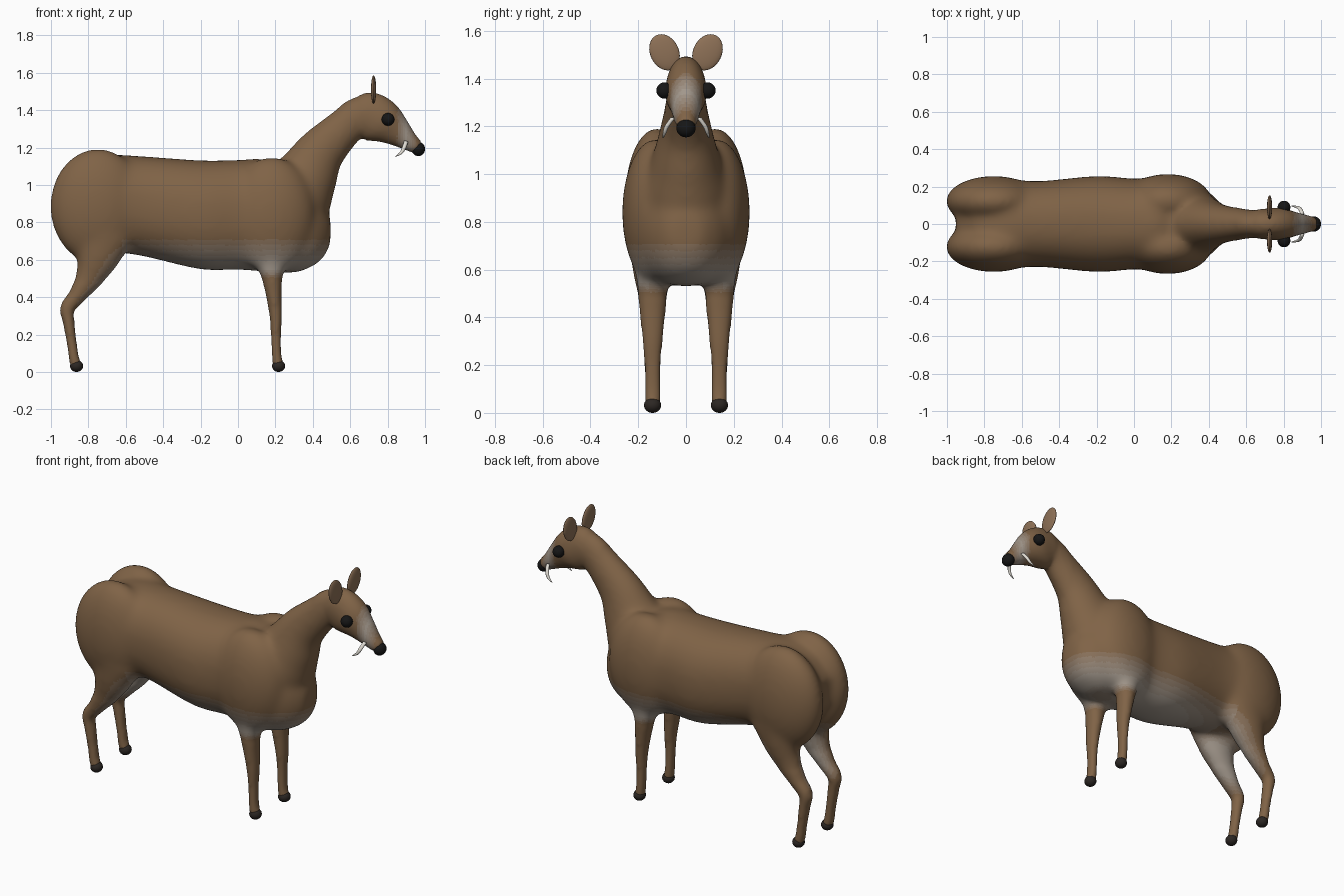
import bpy, bmesh, math
from mathutils import Vector, Matrix

if "Cube" in bpy.data.objects:
    bpy.data.objects.remove(bpy.data.objects["Cube"])


def material(name, rgb):
    m = bpy.data.materials.new(name)
    m.diffuse_color = (*rgb, 1)
    m.use_nodes = True
    m.node_tree.nodes["Principled BSDF"].inputs["Base Color"].default_value = m.diffuse_color
    return m


BROWN, PALE = Vector((.215, .125, .062)), Vector((.36, .31, .26))
COATS = [material(f"coat_{i}", BROWN.lerp(PALE, i / 5)) for i in range(6)]
BLACK = material("black", (.008, .008, .008))
HOOF = material("hoof", (.025, .02, .017))
EAR = material("ear", (.27, .165, .095))
IVORY = material("ivory", (.75, .72, .66))


def spline(pts, n=5):
    # Catmull-Rom interpolation of ring parameters
    out = []
    for i in range(len(pts) - 1):
        p = [pts[max(0, min(len(pts) - 1, i + k))] for k in (-1, 0, 1, 2)]
        for s in range(n):
            t = s / n
            out.append([.5 * (2 * b + (c - a) * t + (2 * a - 5 * b + 4 * c - d) * t * t
                        + (3 * b - a - 3 * c + d) * t ** 3) for a, b, c, d in zip(*p)])
    return out + [list(pts[-1])]


def tube(bm, pts, upright=False, power=2, seg=28):
    # rings: x, y, z, radius in the side plane, radius across
    R, rings = spline(pts), []
    for i, (x, y, z, r, w) in enumerate(R):
        a, b = R[max(0, i - 1)], R[min(len(R) - 1, i + 1)]
        t = Vector((b[0] - a[0], 0, b[2] - a[2])).normalized()
        n = Vector((0, 0, 1)) if upright else Vector((-t.z, 0, t.x))
        ring = []
        for k in range(seg):
            c, s = math.cos(2 * math.pi * k / seg), math.sin(2 * math.pi * k / seg)
            c = math.copysign(abs(c) ** (2 / power), c)
            s = math.copysign(abs(s) ** (2 / power), s)
            ring.append(bm.verts.new(Vector((x, y, z)) + n * r * c + Vector((0, w * s, 0))))
        rings.append(ring)
    for p, q in zip(rings, rings[1:]):
        for k in range(seg):
            bm.faces.new((p[k], p[k - 1], q[k - 1], q[k]))
    bm.faces.new(rings[0])
    bm.faces.new(rings[-1][::-1])


def ball(bm, loc, rad, rot=0):
    m = Matrix.Translation(loc) @ Matrix.Rotation(rot, 4, 'X') @ Matrix.Diagonal((*rad, 1))
    bmesh.ops.create_uvsphere(bm, u_segments=32, v_segments=18, radius=1, matrix=m)


def finish(bm, name, mats):
    bmesh.ops.recalc_face_normals(bm, faces=bm.faces)
    for f in bm.faces:
        f.smooth = True
    me = bpy.data.meshes.new(name)
    bm.to_mesh(me)
    bm.free()
    for m in mats:
        me.materials.append(m)
    ob = bpy.data.objects.new(name, me)
    bpy.context.collection.objects.link(ob)
    return ob


def ball_object(name, loc, rad, mat, rot=0):
    bm = bmesh.new()
    ball(bm, loc, rad, rot)
    return finish(bm, name, [mat])


bm = bmesh.new()
# torso
tube(bm, [(-.95, 0, .92, .08, .08), (-.85, 0, .91, .2, .18), (-.7, 0, .905, .255, .235),
          (-.5, 0, .885, .268, .23), (-.2, 0, .84, .292, .257), (0, 0, .84, .294, .243),
          (.15, 0, .835, .3, .25), (.3, 0, .79, .26, .22), (.4, 0, .765, .2, .17),
          (.46, 0, .755, .14, .115), (.495, 0, .755, .07, .06)], True, 2.25)
# neck
tube(bm, [(.22, 0, .87, .2, .2), (.3, 0, .95, .215, .19), (.365, 0, 1.045, .173, .15),
          (.44, 0, 1.175, .133, .112), (.56, 0, 1.3, .106, .085), (.63, 0, 1.355, .105, .075),
          (.69, 0, 1.385, .1, .07)])
# head and muzzle
tube(bm, [(.6, 0, 1.37, .07, .05), (.65, 0, 1.37, .112, .075), (.71, 0, 1.365, .13, .083),
          (.78, 0, 1.335, .117, .087), (.85, 0, 1.285, .083, .067), (.91, 0, 1.236, .055, .052),
          (.965, 0, 1.197, .037, .038)])
for s in (-1, 1):
    y = .14 * s
    # haunch and shoulder muscles
    ball(bm, (-.75, .122 * s, .885), (.256, .135, .31))
    ball(bm, (.18, .125 * s, .84), (.235, .143, .31))
    # front leg
    tube(bm, [(.18, y, .68, .1, .085), (.18, y, .54, .068, .068), (.188, y, .45, .047, .058),
              (.202, y, .3, .034, .043), (.203, y, .2, .028, .035), (.206, y, .1, .026, .035),
              (.215, y, .03, .03, .035)])
    # hind leg
    tube(bm, [(-.72, y, .74, .17, .1), (-.755, y, .6, .115, .085), (-.8, y, .5, .075, .064),
              (-.858, y, .41, .048, .05), (-.912, y, .34, .04, .042), (-.906, y, .27, .032, .038),
              (-.888, y, .15, .027, .035), (-.878, y, .08, .028, .035), (-.866, y, .03, .03, .035)])

# fuse everything into one skin
skin = finish(bm, "skin_source", [])
mod = skin.modifiers.new("fuse", 'REMESH')
mod.mode = 'VOXEL'
mod.voxel_size = .0125
dg = bpy.context.evaluated_depsgraph_get()
bm = bmesh.new()
bm.from_mesh(skin.evaluated_get(dg).to_mesh())
bpy.data.objects.remove(skin)


def relax(times, test):
    vs = [v for v in bm.verts if test(v.co)]
    for _ in range(times):
        bmesh.ops.smooth_vert(bm, verts=vs, factor=.5, use_axis_x=True, use_axis_y=True, use_axis_z=True)


relax(16, lambda c: c.z > .47 and c.x < .55)
relax(4, lambda c: True)

# pale belly, inner thighs and muzzle sides
for f in bm.faces:
    c, t = f.calc_center_median(), 0
    if c.z > .5 and -.62 < c.x < .6 and c.z < .8:
        t = (.72 - c.z) / .14
        t = min(t, (c.z - .5) / .05, (c.x + .68) / .06 + .2)
    elif c.x <= -.62 and .33 < c.z < .75:
        side = .5 - .5 * f.normal.y * (1 if c.y > 0 else -1) + .4 * f.normal.x
        t = side * min(1, (.72 - c.z) / .14, (c.z - .33) / .1)
    elif .85 < c.x < .95 and c.z > 1.1:
        t = 1 - abs(c.x - .9) / .06
    f.material_index = max(0, min(5, round(t * 5)))
finish(bm, "body", COATS)

# nose
ball_object("nose", (.964, 0, 1.192), (.036, .04, .038), BLACK)

for s, side in ((-1, "right"), (1, "left")):
    ball_object(f"{side}_eye", (.802, .09 * s, 1.35), (.034, .034, .034), BLACK)
    ball_object(f"{side}_ear", (.725, .09 * s, 1.51), (.014, .06, .079), EAR, -.45 * s)
    for leg, x in (("front", .217), ("hind", -.863)):
        ball_object(f"{side}_{leg}_hoof", (x, .14 * s, .032), (.035, .036, .032), HOOF)
    # tusk
    bm = bmesh.new()
    tube(bm, [(.9, .055 * s, 1.235, .011, .011), (.888, .08 * s, 1.2, .011, .01),
              (.872, .09 * s, 1.172, .008, .007), (.842, .096 * s, 1.152, .002, .002)], seg=12)
    finish(bm, f"{side}_tusk", [IVORY])
